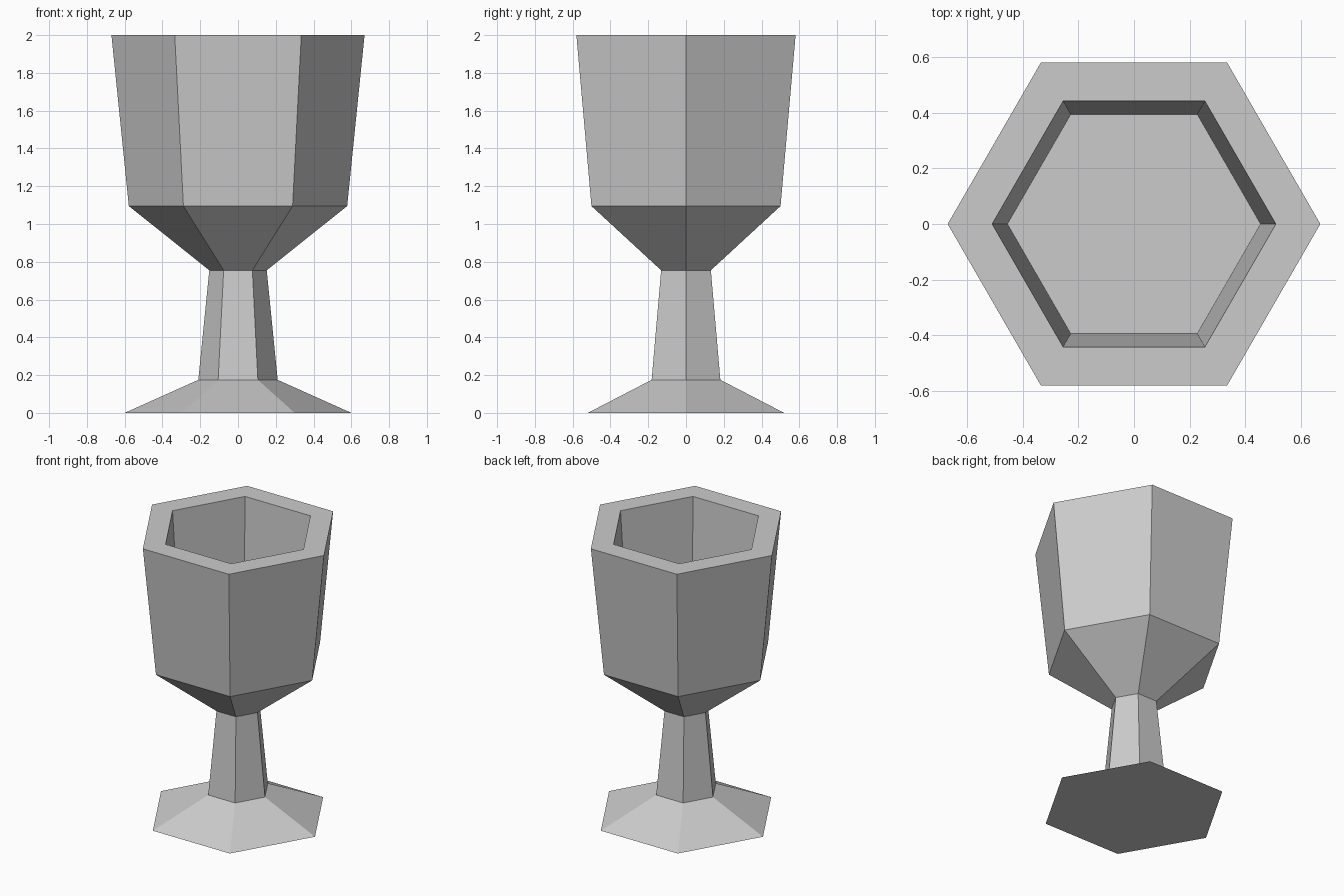
import bpy, bmesh
from math import cos, sin, tau

cube = bpy.data.objects.get("Cube")
if cube:
    bpy.data.objects.remove(cube, do_unlink=True)

SIDES = 6

# Single plain grey
grey = bpy.data.materials.new("plain_grey")
grey.use_nodes = True
colour = (0.6, 0.6, 0.6, 1)
grey.diffuse_color = colour
grey.node_tree.nodes["Principled BSDF"].inputs["Base Color"].default_value = colour


def lathe(name, profile):
    """Six-sided closed solid through (radius, height) rings, capped at both ends."""
    bm = bmesh.new()
    rings = [[bm.verts.new((r * cos(tau * i / SIDES), r * sin(tau * i / SIDES), z))
              for i in range(SIDES)] for r, z in profile]
    for low, high in zip(rings, rings[1:]):
        for i in range(SIDES):
            j = (i + 1) % SIDES
            bm.faces.new((low[i], low[j], high[j], high[i]))
    bm.faces.new(rings[0][::-1])
    bm.faces.new(rings[-1])
    bmesh.ops.recalc_face_normals(bm, faces=bm.faces)
    mesh = bpy.data.meshes.new(name)
    bm.to_mesh(mesh)
    bm.free()
    mesh.materials.append(grey)
    obj = bpy.data.objects.new(name, mesh)
    bpy.context.collection.objects.link(obj)
    return obj


# Foot, stem, flared bowl, rim, and hollow down to the inner floor
lathe("goblet", [
    (0.60, 0), (0.21, 0.175), (0.152, 0.755), (0.578, 1.095),
    (0.67, 2), (0.51, 2), (0.455, 1.12),
])
